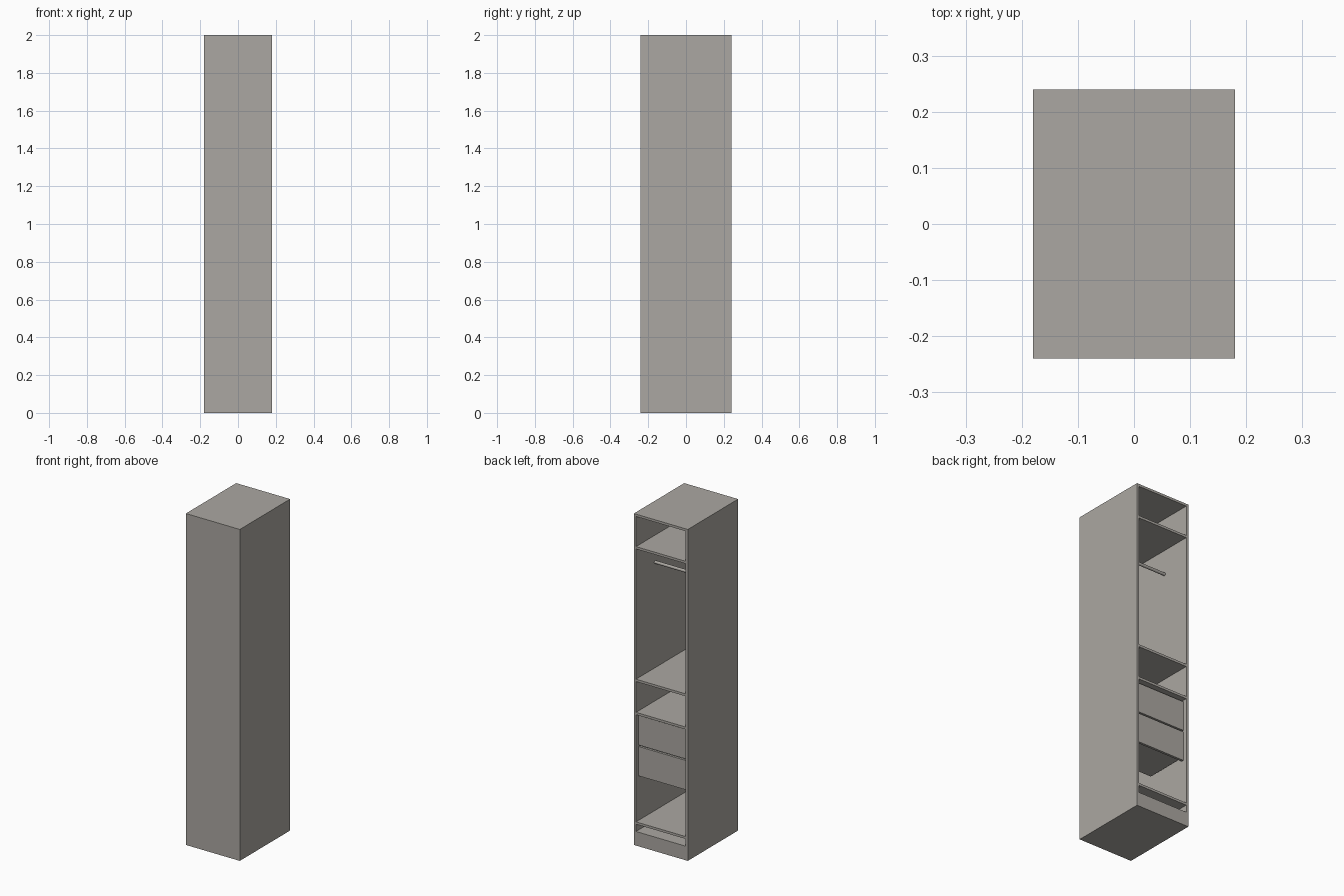
import bpy, math

if "Cube" in bpy.data.objects:
    bpy.data.objects.remove(bpy.data.objects["Cube"])

W, D, H, T = 0.36, 0.48, 2.0, 0.0144   # outer size and board thickness
BACK = 0.008                           # closing panel thickness
IN = W / 2 - T                         # inner half width
OPEN_Y, SHUT_Y = D / 2, -D / 2         # open side and closed side

grey = bpy.data.materials.new("warm grey")
grey.diffuse_color = (0.41, 0.39, 0.36, 1)
grey.use_nodes = True
grey.node_tree.nodes["Principled BSDF"].inputs["Base Color"].default_value = grey.diffuse_color


def board(name, x, y, z):
    """Box from (min, max) ranges on each axis."""
    bpy.ops.mesh.primitive_cube_add(size=1, location=[sum(r) / 2 for r in (x, y, z)])
    ob = bpy.context.object
    ob.name = name
    ob.scale = [r[1] - r[0] for r in (x, y, z)]
    bpy.ops.object.transform_apply(location=False, rotation=False, scale=True)
    ob.data.materials.append(grey)
    return ob


# Carcass
inner_y = (SHUT_Y + BACK, OPEN_Y)
board("closing_panel", (-W / 2, W / 2), (SHUT_Y, SHUT_Y + BACK), (0, H))
board("top_board", (-W / 2, W / 2), inner_y, (H - T, H))
board("side_left", (-W / 2, -IN), inner_y, (0, H - T))
board("side_right", (IN, W / 2), inner_y, (0, H - T))
board("plinth", (-IN, IN), inner_y, (0, 0.085))

# Shelves, given by their top height
for i, top in enumerate((0.143, 0.804, 1.004, 1.804)):
    board(f"shelf_{i + 1}", (-IN, IN), inner_y, (top - T, top))

# Drawers: a front board with a narrower open box behind it
FRONT = (OPEN_Y - 0.02 - T, OPEN_Y - 0.02)
BX, BY, S = 0.147, OPEN_Y - 0.275, 0.01
for i, (z0, z1) in enumerate(((0.414, 0.591), (0.600, 0.778))):
    n = f"drawer_{i + 1}"
    b0, b1 = z0 + 0.007, z1 - 0.03
    board(n + "_front", (-IN + 0.003, IN - 0.003), FRONT, (z0, z1))
    board(n + "_bottom", (-BX, BX), (BY, FRONT[0]), (b0, b0 + S))
    board(n + "_side_left", (-BX, -BX + S), (BY, FRONT[0]), (b0 + S, b1))
    board(n + "_side_right", (BX - S, BX), (BY, FRONT[0]), (b0 + S, b1))
    board(n + "_end", (-BX + S, BX - S), (BY, BY + S), (b0 + S, b1))

# Hanging rail
bpy.ops.mesh.primitive_cylinder_add(vertices=24, radius=0.009, depth=2 * IN,
                                    location=(0, 0.058, 1.642),
                                    rotation=(0, math.pi / 2, 0))
rail = bpy.context.object
rail.name = "hanging_rail"
rail.data.materials.append(grey)
bpy.ops.object.shade_smooth_by_angle()
